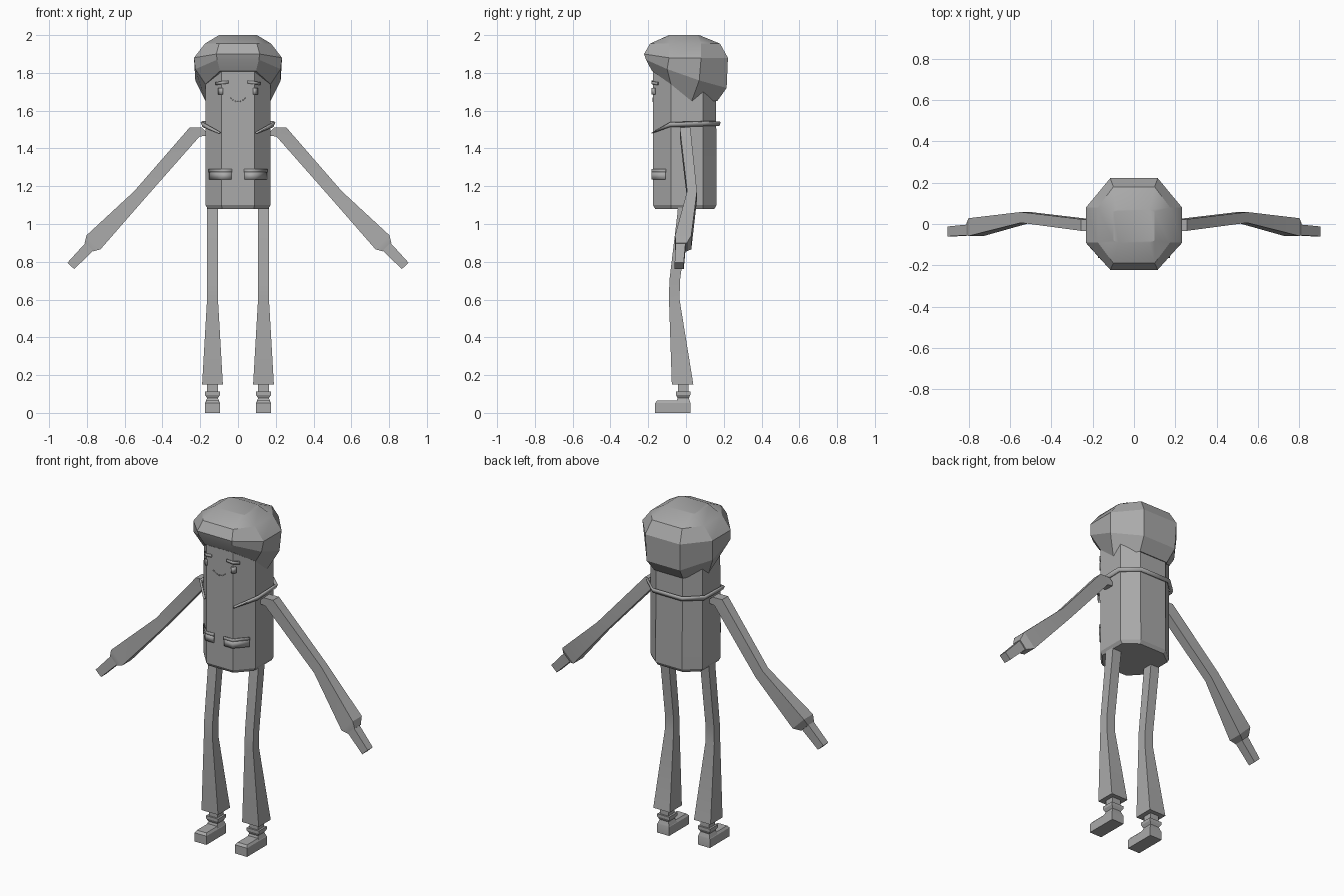
import bpy
import bmesh
import math

cube = bpy.data.objects.get("Cube")
if cube:
    bpy.data.objects.remove(cube, do_unlink=True)

grey = bpy.data.materials.new("plain_grey")
grey.use_nodes = True
shade = (0.4, 0.4, 0.4, 1)
grey.diffuse_color = shade
grey.node_tree.nodes["Principled BSDF"].inputs["Base Color"].default_value = shade


def finish(name, bm, thickness=0):
    bmesh.ops.recalc_face_normals(bm, faces=bm.faces)
    mesh = bpy.data.meshes.new(name)
    bm.to_mesh(mesh)
    bm.free()
    mesh.materials.append(grey)
    obj = bpy.data.objects.new(name, mesh)
    bpy.context.collection.objects.link(obj)
    if thickness:
        mod = obj.modifiers.new("thickness", "SOLIDIFY")
        mod.thickness = thickness
        mod.offset = 0
    bpy.ops.object.select_all(action="DESELECT")
    obj.select_set(True)
    bpy.context.view_layer.objects.active = obj
    bpy.ops.object.shade_smooth_by_angle(angle=math.radians(25))
    return obj


def loft(name, rings, closed=True, thickness=0):
    """Skin a stack of point rings; closed rings get end caps."""
    bm = bmesh.new()
    rows = [[bm.verts.new(p) for p in ring] for ring in rings]
    n = len(rows[0])
    for a, b in zip(rows, rows[1:]):
        for i in range(n if closed else n - 1):
            j = (i + 1) % n
            bm.faces.new((a[i], a[j], b[j], b[i]))
    if closed:
        bm.faces.new(rows[0])
        bm.faces.new(rows[-1])
    return finish(name, bm, thickness)


def octagon(hx, flat, front, back, s0, s1, heights):
    """Eight-sided ring; heights go from the front corner to the back one."""
    spots = [(flat, front), (hx, s0), (hx, s1), (flat, back)]
    half = [(x, y, z) for (x, y), z in zip(spots, heights)]
    return half + [(-x, y, z) for x, y, z in reversed(half)]


def rect(x, y, z, hx, hy, slant=0):
    """Box section; slant lowers the inner side, for sections across an arm."""
    return [(x - hx, y - hy, z - slant), (x + hx, y - hy, z + slant),
            (x + hx, y + hy, z + slant), (x - hx, y + hy, z - slant)]


def mirrored(ring, side):
    return [(x * side, y, z) for x, y, z in ring]


# Torso and head in one eight-sided column
loft("body", [octagon(hx, flat, f, b, -.08, .09, [z] * 4)
              for z, hx, flat, f, b in [
                  (1.08, .16, .083, -.163, .15), (1.1, .172, .088, -.175, .162),
                  (1.2, .172, .088, -.175, .162), (1.53, .172, .088, -.175, .16),
                  (1.9, .17, .088, -.175, .16)]])

# Bulky hair, higher over the forehead
loft("hair", [
    octagon(.172, .095, -.18, .165, -.08, .03, [1.81, 1.74, 1.65, 1.65]),
    octagon(.226, .11, -.212, .215, -.1, .07, [1.87, 1.82, 1.76, 1.72]),
    octagon(.233, .115, -.222, .222, -.09, .08, [1.9, 1.88, 1.88, 1.88]),
    octagon(.175, .1, -.19, .18, -.09, .08, [1.955] * 4),
    octagon(.1, .075, -.09, .07, -.08, .06, [2.0] * 4)])

# Collar band round the back, tapering to two points in front
low = octagon(.182, .095, -.18, .172, -.085, .095, [1.48, 1.515, 1.52, 1.52])
high = octagon(.192, .1, -.178, .178, -.085, .095, [1.486, 1.537, 1.542, 1.542])
loft("collar", [low, high], closed=False, thickness=.012)


def bent_plate(name, side, x0, x1, z0, z1, drop=0):
    """Thin plate wrapped around a front corner of the body."""
    corner, front = .09, -.178
    rings = []
    for z in (z0, z1):
        rings.append(mirrored([
            (x0, front, z + drop), (corner, front, z),
            (x1, front + (x1 - corner) * 1.15, z - drop)], side))
    loft(name, rings, closed=False, thickness=.009)


for side, label in ((1, "left"), (-1, "right")):
    # Face details and pockets
    bent_plate(label + "_pocket", side, .035, .15, 1.235, 1.275)
    bent_plate(label + "_pocket_flap", side, .033, .152, 1.272, 1.29)
    bent_plate(label + "_eye", side, .08, .103, 1.685, 1.72)
    bent_plate(label + "_eyebrow", side, .05, .115, 1.74, 1.755, .004)

    # Sleeve, cuff and hand
    arm = [rect(.17, -.005, 1.49, .022, .028, .02),
           rect(.23, -.005, 1.487, .026, .028, .024),
           rect(.525, .032, 1.15, .024, .026, .024),
           rect(.765, -.015, .903, .037, .043, .037),
           rect(.79, -.025, .877, .022, .029, .022)]
    loft(label + "_arm", [mirrored(r, side) for r in arm])
    hand = [rect(.78, -.028, .887, .021, .026, .02),
            rect(.885, -.036, .778, .018, .024, .017)]
    loft(label + "_hand", [mirrored(r, side) for r in hand])

    # Flared trouser leg
    leg = [rect(.135, -.01, 1.12, .029, .03),
           rect(.135, -.016, 1.05, .029, .03),
           rect(.135, -.06, .7, .028, .028),
           rect(.135, -.062, .6, .029, .028),
           rect(.135, -.018, .15, .055, .057)]
    loft(label + "_leg", [mirrored(r, side) for r in leg])

    # Ankle, pinched boot top and shoe
    ankle = rect(.135, -.015, .16, .028, .028), rect(.135, -.015, .1, .028, .028)
    loft(label + "_ankle", [mirrored(r, side) for r in ankle])
    boot = [rect(.135, -.015, z, hx, hy) for z, hx, hy in
            [(.112, .04, .038), (.095, .04, .038), (.078, .029, .03), (.055, .038, .037)]]
    loft(label + "_boot_top", [mirrored(r, side) for r in boot])
    shoe = [rect(.135, -.07, 0, .04, .094), rect(.135, -.07, .052, .04, .094),
            rect(.135, -.067, .065, .031, .085)]
    loft(label + "_shoe", [mirrored(r, side) for r in shoe])

# Thin smile
arc = [(-.04 + .01 * i, ((i - 4) / 4) ** 2 * .02) for i in range(9)]
loft("mouth", [[(x, -.177, 1.645 + z + h) for x, z in arc] for h in (0, .005)],
     closed=False, thickness=.003)
